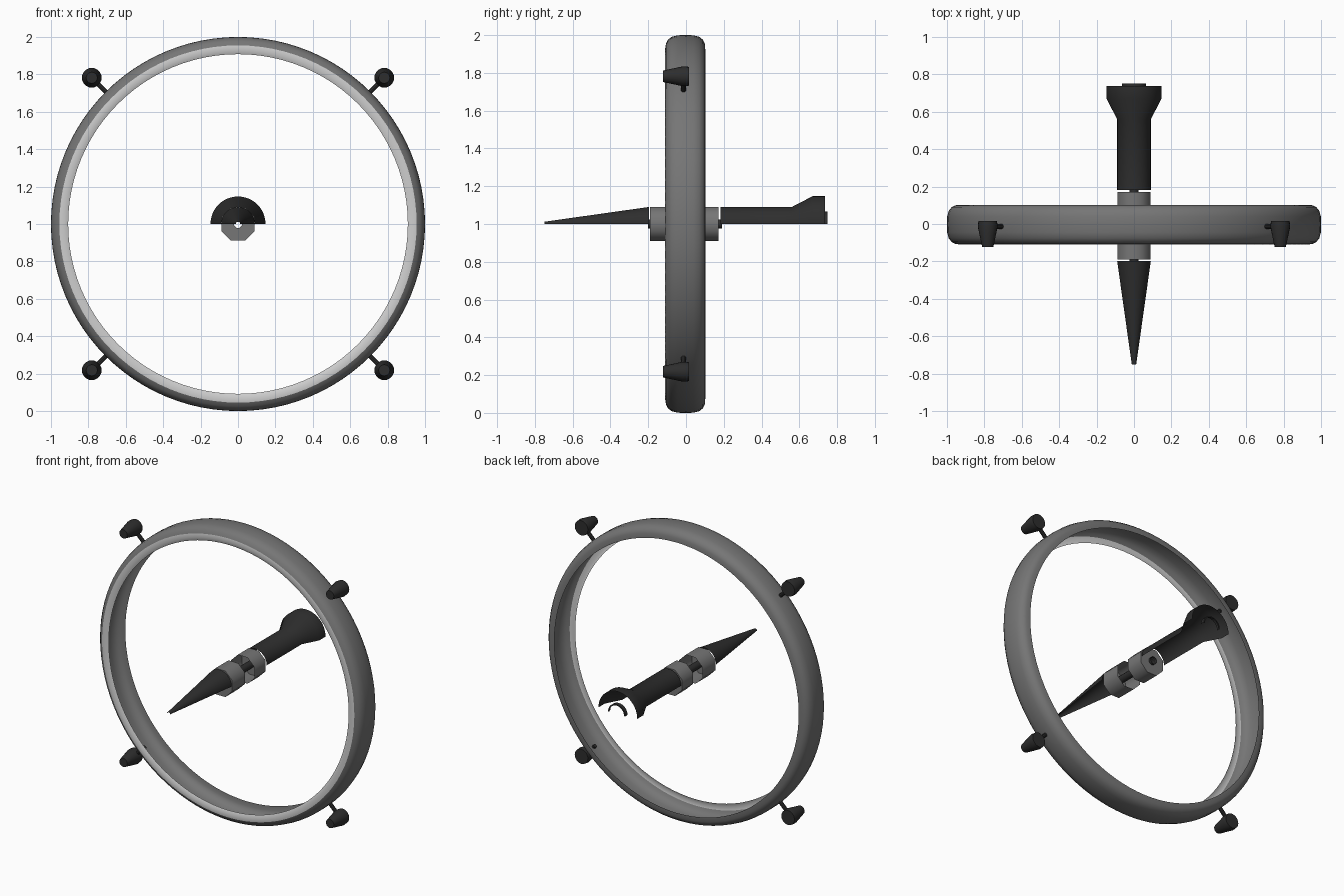
import bpy, bmesh, math
from mathutils import Matrix

if "Cube" in bpy.data.objects:
    bpy.data.objects.remove(bpy.data.objects["Cube"])


def material(name, value):
    m = bpy.data.materials.new(name)
    m.diffuse_color = (value, value, value, 1)
    m.use_nodes = True
    m.node_tree.nodes["Principled BSDF"].inputs["Base Color"].default_value = m.diffuse_color
    return m


DARK = material("charcoal", 0.027)
MID = material("mid_grey", 0.18)
LIGHT = material("light_grey", 0.62)


def lathe(name, profile, mat, steps=32, start=0.0, sweep=math.tau,
          center=(0, 0, 1), smooth=35):
    """Turn a (radius, y) profile around the y axis; may be a partial sweep."""
    bm = bmesh.new()
    full = abs(sweep - math.tau) < 1e-6
    count = steps if full else steps + 1
    cols = []
    for i in range(count):
        a = start + sweep * i / steps
        cols.append([bm.verts.new((r * math.cos(a), y, r * math.sin(a)))
                     for r, y in profile])
    for i in range(steps):
        c, d = cols[i], cols[(i + 1) % count]
        for j in range(len(profile) - 1):
            bm.faces.new((c[j], c[j + 1], d[j + 1], d[j]))
    bmesh.ops.remove_doubles(bm, verts=bm.verts, dist=1e-5)
    # outward winding: the profiles run from -y to +y
    for f in bm.faces:
        f.smooth = True
    return finish(name, bm, mat, center, smooth)


def finish(name, bm, mat, center, smooth=35):
    bm.normal_update()
    me = bpy.data.meshes.new(name)
    bm.to_mesh(me)
    bm.free()
    me.materials.append(mat)
    ob = bpy.data.objects.new(name, me)
    ob.location = center
    bpy.context.collection.objects.link(ob)
    bpy.context.view_layer.objects.active = ob
    for o in bpy.context.selected_objects:
        o.select_set(False)
    ob.select_set(True)
    bpy.ops.object.shade_smooth_by_angle(angle=math.radians(smooth))
    return ob


# Hollow ring: a thin channel that is open towards the centre
lathe("ring_shell",
      [(0.955, -0.106), (0.975, -0.096), (0.991, -0.076), (0.999, -0.045),
       (1.0, 0.0), (0.999, 0.04), (0.991, 0.07), (0.975, 0.09),
       (0.955, 0.1), (0.925, 0.102)], MID, steps=96)
# Pale front lip of the ring
lathe("ring_front_lip", [(0.908, -0.1), (0.93, -0.11), (0.955, -0.106)],
      LIGHT, steps=96)

# Spike and barrel are upper half shells
half = dict(start=0.0, sweep=math.pi)
lathe("front_spike", [(0.012, -0.75), (0.09, -0.197)], DARK, 20, **half)
lathe("rear_barrel", [(0.09, 0.182), (0.09, 0.56), (0.147, 0.67), (0.147, 0.737)],
      DARK, 24, **half)
lathe("rear_nozzle_lip", [(0.065, 0.725), (0.065, 0.75), (0.056, 0.75)],
      DARK, 16, **half)

# Two hub cups with a thin tube between them
R8 = 0.089 / math.cos(math.pi / 8)
for name, s in (("front_hub", -1), ("rear_hub", 1)):
    o = 0.19 if s < 0 else 0.172
    prof = [(0.022, s * o), (R8, s * o), (R8, s * 0.05)]
    lathe(name, prof if s < 0 else prof[::-1], MID, 8, start=math.pi / 8, smooth=50)
lathe("hub_tube", [(0.025, -0.2), (0.025, 0.19)], DARK, 12)

# Four pods on short struts, at the diagonals
k = math.sqrt(0.5)
for sx in (-1, 1):
    for sz in (-1, 1):
        tag = ("left" if sx < 0 else "right") + ("_lower" if sz < 0 else "_upper")
        lathe("pod_" + tag,
              [(0, -0.123), (0.03, -0.123), (0.053, -0.015), (0.05, 0.015), (0, 0.015)],
              DARK, 20, center=(sx * 0.782, 0, 1 + sz * 0.782))
        bm = bmesh.new()
        bmesh.ops.create_cone(bm, cap_ends=True, segments=10, radius1=0.013,
                              radius2=0.013, depth=0.11)
        rot = Matrix.Rotation(math.atan2(sx, sz), 4, 'Y')
        bmesh.ops.transform(bm, matrix=rot, verts=bm.verts)
        finish("strut_" + tag, bm, DARK,
               (sx * 1.04 * k, -0.013, 1 + sz * 1.04 * k))
